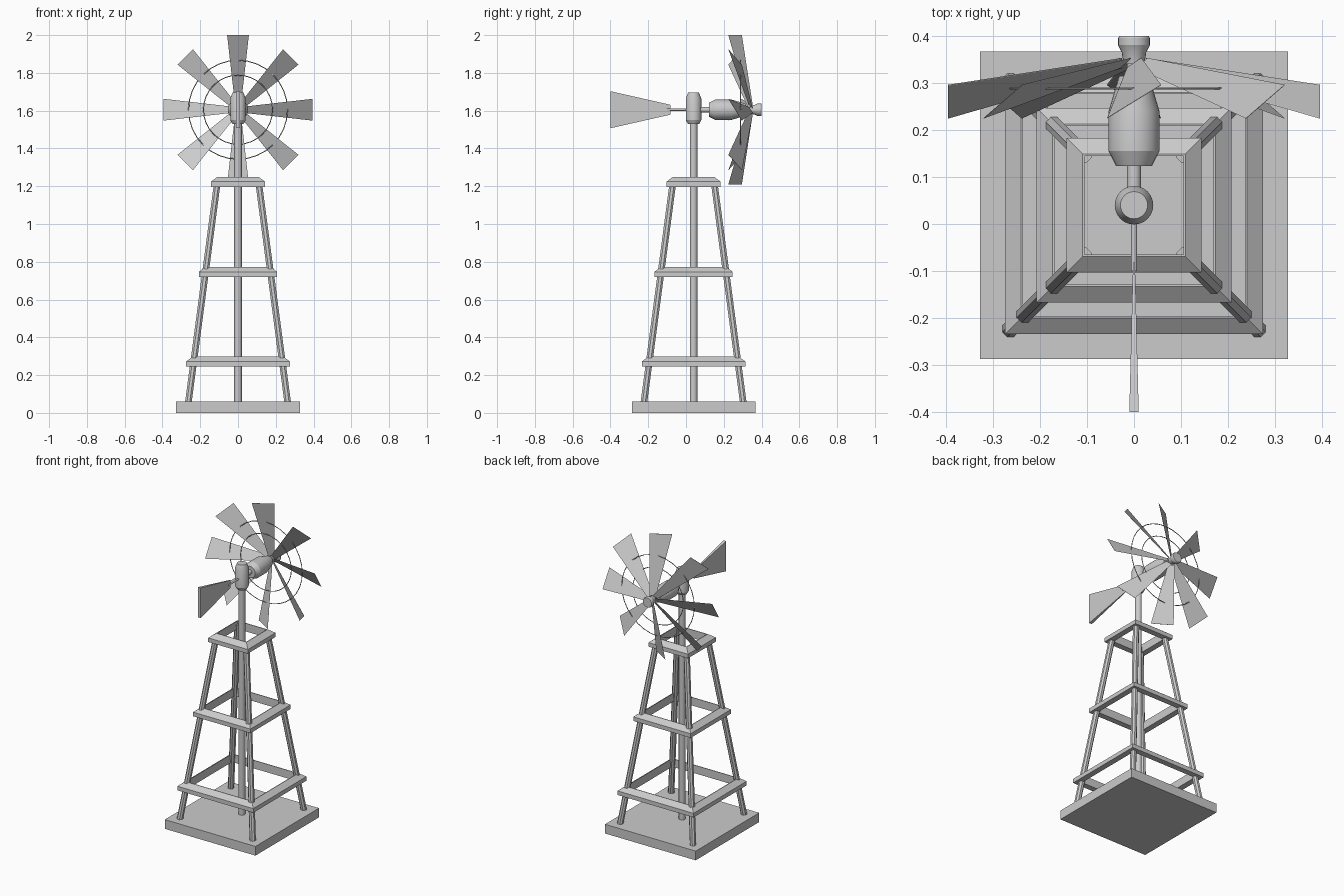
import bpy, bmesh
from math import pi, sin, cos, sqrt, radians
from mathutils import Vector, Matrix

if "Cube" in bpy.data.objects:
    bpy.data.objects.remove(bpy.data.objects["Cube"])

CY = 0.04      # tower axis in y
HZ = 1.605     # rotor axis height
ALONG_Y = Matrix.Translation((0, 0, HZ)) @ Matrix.Rotation(-pi / 2, 4, 'X')


def make(name, verts, faces, matrix=Matrix(), smooth=False):
    bm = bmesh.new()
    vs = [bm.verts.new(matrix @ Vector(v)) for v in verts]
    for f in faces:
        bm.faces.new([vs[i] for i in f])
    bmesh.ops.recalc_face_normals(bm, faces=bm.faces)
    me = bpy.data.meshes.new(name)
    bm.to_mesh(me)
    bm.free()
    ob = bpy.data.objects.new(name, me)
    bpy.context.collection.objects.link(ob)
    if smooth:
        bpy.ops.object.select_all(action='DESELECT')
        ob.select_set(True)
        bpy.context.view_layer.objects.active = ob
        bpy.ops.object.shade_smooth_by_angle(angle=radians(25))
    return ob


def lathe(name, profile, sides, matrix, closed=False, phase=0.0, smooth=True):
    """Spin (radius, height) points; closed gives a ring, otherwise the ends are capped."""
    n = len(profile)
    verts = [(r * cos(phase + 2 * pi * s / sides), r * sin(phase + 2 * pi * s / sides), h)
             for s in range(sides) for r, h in profile]
    faces = []
    for s in range(sides):
        t = (s + 1) % sides
        for i in range(n if closed else n - 1):
            j = (i + 1) % n
            faces.append((s * n + i, t * n + i, t * n + j, s * n + j))
    if not closed:
        faces.append([s * n for s in range(sides)])
        faces.append([s * n + n - 1 for s in range(sides)])
    return make(name, verts, faces, matrix, smooth)


def prism(name, a, b):
    """Join two matching quads into a six-sided block."""
    faces = [(0, 1, 2, 3), (4, 5, 6, 7)]
    faces += [(i, (i + 1) % 4, 4 + (i + 1) % 4, 4 + i) for i in range(4)]
    return make(name, a + b, faces)


def square(h, z):
    return [(sx * h, CY + sy * h, z) for sx, sy in ((-1, -1), (1, -1), (1, 1), (-1, 1))]


tower = Matrix.Translation((0, CY, 0))

# Base slab
prism("base", square(0.327, 0), square(0.327, 0.06))

# Four leaning octagonal legs
for sx in (-1, 1):
    for sy in (-1, 1):
        rings = []
        for c, z in ((0.263, 0.055), (0.108, 1.23)):
            rings += [(sx * c + 0.019 * cos(pi / 8 + k * pi / 4),
                       CY + sy * c + 0.019 * sin(pi / 8 + k * pi / 4), z) for k in range(8)]
        faces = [tuple(range(8)), tuple(range(8, 16))]
        faces += [(k, (k + 1) % 8, 8 + (k + 1) % 8, 8 + k) for k in range(8)]
        make(("front" if sy < 0 else "back") + ("_left" if sx < 0 else "_right") + "_leg",
             rings, faces)

# Square brace frames with sloped tops
for name, half, z in (("lower", 0.274, 0.245), ("middle", 0.207, 0.72), ("upper", 0.143, 1.197)):
    q = sqrt(2)
    lathe(name + "_frame", [(half * q, z), (half * q, z + 0.027), ((half - 0.034) * q, z + 0.053),
                            ((half - 0.038) * q, z + 0.053), ((half - 0.038) * q, z)],
          4, tower, closed=True, phase=pi / 4, smooth=False)

# Centre pole and its swivel head
lathe("pole", [(0.02, 0.055), (0.02, 1.56)], 24, tower)
lathe("swivel_head", [(0.03, 1.53), (0.041, 1.55), (0.041, 1.665), (0.029, 1.695)], 24, tower)

# Drive housing, shaft and nose cap along y
lathe("drive_shaft", [(0.015, 0.05), (0.015, 0.37)], 20, ALONG_Y)
lathe("gear_housing", [(0.038, 0.123), (0.054, 0.155), (0.054, 0.24), (0.032, 0.315)], 24, ALONG_Y)
lathe("nose_cap", [(0.022, 0.34), (0.026, 0.365), (0.034, 0.38), (0.034, 0.395), (0.031, 0.4)],
      24, ALONG_Y)

# Eight pitched blades, swept back toward the tips
for k in range(8):
    rot = Matrix.Rotation(k * pi / 4, 4, 'Y')
    t = Vector((0.0012, 0.002, 0))
    corners = [Vector(p) for p in ((-0.015, 0.332, 0.025), (0.015, 0.352, 0.025),
                                   (0.057, 0.295, 0.395), (-0.057, 0.225, 0.395))]
    place = Matrix.Translation((0, 0, HZ)) @ rot
    prism("blade_%d" % (k + 1), [place @ (c + t * 0.5) for c in corners],
          [place @ (c - t * 0.5) for c in corners])

# Wire hoops tying the blades
for name, r, y in (("inner_hoop", 0.183, 0.288), ("outer_hoop", 0.262, 0.288)):
    w = 0.0025
    lathe(name, [(r + w * cos(a * pi / 3), y + w * sin(a * pi / 3)) for a in range(6)],
          32, ALONG_Y, closed=True)

# Tail rod and wedge-shaped vane
lathe("tail_rod", [(0.006, -0.1), (0.006, 0.03)], 12, ALONG_Y)


def vane_end(y, hx, hz):
    return [(sx * hx, y, HZ + sz * hz) for sx, sz in ((-1, -1), (1, -1), (1, 1), (-1, 1))]


prism("tail_vane", vane_end(-0.4, 0.01, 0.098), vane_end(-0.082, 0.002, 0.026))
